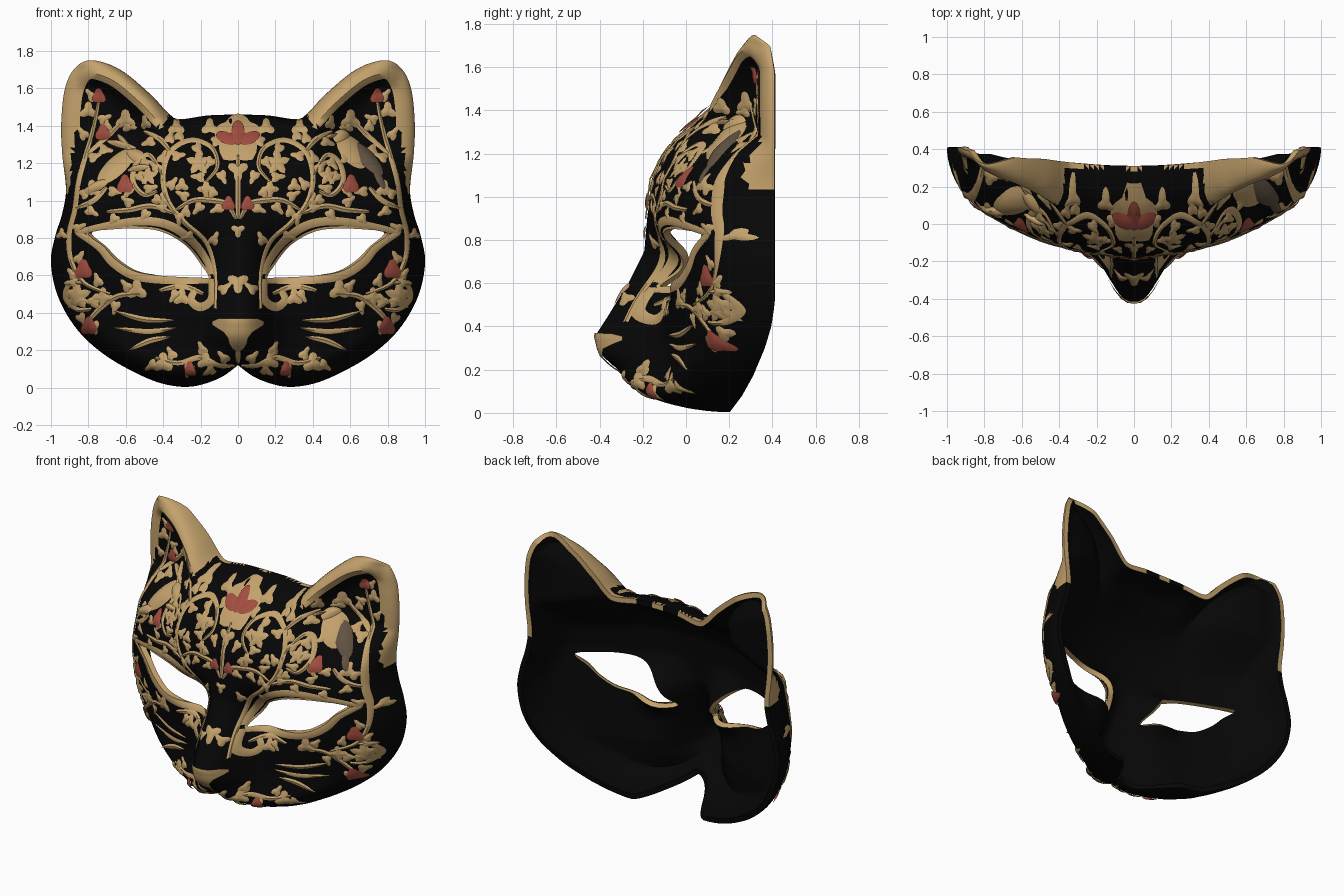
import bpy, bmesh, math
from mathutils import Vector, geometry, kdtree

if "Cube" in bpy.data.objects:
    bpy.data.objects.remove(bpy.data.objects["Cube"])


def material(name, rgb):
    m = bpy.data.materials.new(name)
    m.use_nodes = True
    m.diffuse_color = (*rgb, 1)
    m.node_tree.nodes["Principled BSDF"].inputs["Base Color"].default_value = (*rgb, 1)
    return m


GOLD = material("antique gold", (.55, .36, .15))
BLACK = material("lacquer black", (.002, .002, .002))
RED = material("petal red", (.36, .075, .05))
BROWN = material("wing brown", (.12, .085, .055))


def smooth(points, steps, closed=False):
    """Catmull-Rom curve through 2D points."""
    p = [Vector(q) for q in points]
    n = len(p)
    at = (lambda i: p[i % n]) if closed else (lambda i: p[max(0, min(n - 1, i))])
    out = []
    for i in range(n if closed else n - 1):
        a, b, c, d = (at(i + k) for k in (-1, 0, 1, 2))
        for s in range(steps):
            t = s / steps
            out.append(.5 * (2 * b + (c - a) * t + (2 * a - 5 * b + 4 * c - d) * t * t
                             + (3 * b - a - 3 * c + d) * t ** 3))
    return out if closed else out + [p[-1]]


def table(v, rows):
    """Linear interpolation in rows of (key, value)."""
    for (a, fa), (b, fb) in zip(rows, rows[1:]):
        if v <= b:
            return fa + (fb - fa) * max(0, v - a) / (b - a)
    return rows[-1][1]


def ramp(v, a, b):
    t = max(0, min(1, (v - a) / (b - a)))
    return t * t * (3 - 2 * t)


def tree(loop):
    """Distance to a closed loop, sampled densely."""
    dense = [a.lerp(b, k / 8) for a, b in zip(loop, loop[1:] + loop[:1]) for k in range(8)]
    kd = kdtree.KDTree(len(dense))
    for i, p in enumerate(dense):
        kd.insert((p.x, p.y, 0), i)
    kd.balance()
    return lambda x, z: kd.find((x, z, 0))[2]


def inside(x, z, poly):
    hit = False
    for a, b in zip(poly, poly[1:] + poly[:1]):
        if (a.y > z) != (b.y > z) and x < a.x + (z - a.y) * (b.x - a.x) / (b.y - a.y):
            hit = not hit
    return hit


# Mask outline and eye opening, in the x-z plane
half = smooth([(0, .12), (.1, .05), (.25, .005), (.4, .02), (.55, .08), (.72, .18), (.86, .31), (.96, .48),
               (1, .66), (.98, .8), (.94, .93), (.92, 1.06), (.94, 1.25), (.945, 1.42), (.925, 1.6),
               (.87, 1.71), (.78, 1.75), (.63, 1.7), (.47, 1.57), (.37, 1.465), (.31, 1.435),
               (.16, 1.455), (0, 1.46)], 6)
outline = half + [Vector((-p.x, p.y)) for p in half[-2:0:-1]]
eye = smooth([(.16, .58), (.3, .59), (.43, .6), (.55, .62), (.65, .68), (.72, .75), (.8, .825),
              (.68, .845), (.52, .85), (.4, .83), (.28, .76), (.2, .66)], 5, True)
edge_dist, eye_dist = tree(outline), tree(eye)


def depth(x, z):
    """Front surface y of the mask."""
    ax, t = abs(x), edge_dist(x, z)
    y = .38 * x * x + table(z, [(0, -.13), (.1, -.13), (.3, -.11), (.6, -.15), (.9, -.18), (1.08, -.16),
                                (1.2, -.1), (1.35, .02), (1.5, 0), (1.75, -.09)])
    # Muzzle and nose ridge, eye sockets, brow sides and ear hollows
    nose = table(z, [(0, .1), (.1, .15), (.2, .2), (.28, .29), (.36, .3), (.45, .23), (.6, .12), (.75, .03), (.9, 0)])
    y -= nose * math.exp(-(ax / table(z, [(.05, .28), (.2, .2), (.35, .168), (.7, .13)])) ** 2.6)
    y += .14 * math.exp(-((ax - .25) / .13) ** 2 - ((z - .67) / .13) ** 2)
    y += .1 * ramp(z, 1, 1.3) * ramp(ax, .35, .68)
    y += .05 * ramp(z, 1.15, 1.4) * ramp(ax, .4, .55) * ramp(t, .07, .15)
    low = .2 - .42 * (1 - ramp(ax, 0, .28))
    high = .31 + .1 * min(1, x * x / .6)
    rim = table(z, [(0, low), (.08, low + .06), (.17, low + .11), (.3, .365), (.4, .395), (.5, .41), (1.1, .41),
                    (1.3, high), (1.58, high), (1.7, high - .02), (1.75, .32)])
    y = min(y, rim - .07)
    r = .11 + .11 * ramp(z, 1.1, 1.3) * (1 - ramp(ax, .2, .45))
    u = max(0, 1 - t / r)
    return y + (rim - y) * (1 - math.sqrt(1 - u * u))


def on(x, z, lift):
    """Point lifted off the surface along its normal."""
    e = .004
    n = Vector(((depth(x + e, z) - depth(x - e, z)) / (2 * e), -1, (depth(x, z + e) - depth(x, z - e)) / (2 * e)))
    return Vector((x, depth(x, z), z)) + n.normalized() * lift


def finish(name, bm, mats):
    bm.normal_update()
    bmesh.ops.reverse_faces(bm, faces=[f for f in bm.faces if f.normal.y > 0 and len(mats) == 1])
    me = bpy.data.meshes.new(name)
    bm.to_mesh(me)
    bm.free()
    ob = bpy.data.objects.new(name, me)
    bpy.context.collection.objects.link(ob)
    for m in mats:
        me.materials.append(m)
    bpy.ops.object.select_all(action='DESELECT')
    bpy.context.view_layer.objects.active = ob
    ob.select_set(True)
    if len(mats) > 1:
        shell = ob.modifiers.new("shell", 'SOLIDIFY')
        shell.thickness, shell.offset, shell.material_offset = .035, -1, 1
        bpy.ops.object.modifier_apply(modifier="shell")
    bpy.ops.object.shade_smooth_by_angle(angle=math.radians(45))


# Mask shell: triangulated sheet with rings along the rim and eyes
verts, edges = [], []
loops = [(outline, 1, (.001, .005, .013, .027, .045, .07, .1)), (eye, -1, (.012,)),
         ([Vector((-p.x, p.y)) for p in reversed(eye)], -1, (.012,))]
rings = []
for loop, sign, offsets in loops:
    base, n = len(verts), len(loop)
    verts += loop
    edges += [(base + i, base + (i + 1) % n) for i in range(n)]
    for i, p in enumerate(loop):
        d = (loop[(i + 1) % n] - loop[i - 1]).normalized()
        for t in offsets:
            q = p + sign * t * Vector((-d.y, d.x))
            near = edge_dist(q.x, q.y) if sign > 0 else eye_dist(abs(q.x), q.y)
            if near > t * .93:
                rings.append(q)
verts += rings
for i in range(-40, 41):
    for j in range(71):
        x, z = i * .025, j * .025
        if (inside(x, z, outline) and edge_dist(x, z) > .115
                and eye_dist(abs(x), z) > .025 and not inside(abs(x), z, eye)):
            verts.append(Vector((x, z)))
flat, _, tris, *_ = geometry.delaunay_2d_cdt(verts, edges, [], 0, 1e-5)
bm = bmesh.new()
bv = [bm.verts.new((p.x, depth(p.x, p.y), p.y)) for p in flat]
for tri in tris:
    c = sum((flat[i] for i in tri), Vector((0, 0))) / 3
    ax, z = abs(c.x), c.y
    if inside(c.x, z, outline) and not inside(ax, z, eye):
        f = bm.faces.new([bv[i] for i in tri])
        t = edge_dist(c.x, z)
        ear_band = ax > .4 - .5 * (z - 1.4) and z > 1.04 and t < min(.1, .01 + (z - 1.04) * .22)
        top_edge = z > 1.3 and t < .0012
        f.material_index = 0 if ear_band or top_edge or eye_dist(ax, z) < .012 else 1
        f.normal_update()
        if f.normal.y > 0:
            f.normal_flip()
bmesh.ops.delete(bm, geom=[v for v in bm.verts if not v.link_faces], context='VERTS')
finish("mask_shell", bm, [GOLD, BLACK])


def ribbon(bm, pts, width, side=1, taper=.5, steps=6):
    """Raised stroke on the surface."""
    line, rows = smooth(pts, steps), []
    for i, p in enumerate(line):
        d = (line[min(i + 1, len(line) - 1)] - line[max(i - 1, 0)]).normalized()
        w = width * (1 - taper * abs(2 * i / (len(line) - 1) - 1) ** 2)
        rows.append([bm.verts.new(on(side * (p.x - k * w * d.y), p.y + k * w * d.x, .004 + .006 * (k == 0)))
                     for k in (-1, 0, 1)])
    for a, b in zip(rows, rows[1:]):
        for k in (0, 1):
            bm.faces.new((a[k], a[k + 1], b[k + 1], b[k]))
    return line


def blob(bm, x, z, rx, rz, angle=0, lobes=0, cut=0, lift=.008, base=.004, side=1, n=20):
    """Domed petal shape on the surface."""
    layers = []
    for s in (1, .6):
        ring = []
        for i in range(n):
            a = math.tau * i / n
            k = s * (1 - cut * (.5 - .5 * math.cos(lobes * a)))
            u, v = rx * k * math.cos(a), rz * k * math.sin(a)
            px, pz = x + u * math.cos(angle) - v * math.sin(angle), z + u * math.sin(angle) + v * math.cos(angle)
            ring.append(bm.verts.new(on(side * px, pz, base + lift * (1 - s * s))))
        layers.append(ring)
    top = bm.verts.new(on(side * x, z, base + lift))
    for i in range(n):
        j = (i + 1) % n
        bm.faces.new((layers[0][i], layers[0][j], layers[1][j], layers[1][i]))
        bm.faces.new((layers[1][i], layers[1][j], top))


# Vines with leaves sprouting alternately
forehead = [[(.12, .42), (.12, .62), (.17, .78), (.28, .88), (.37, .99), (.4, 1.13), (.36, 1.26), (.25, 1.32),
             (.14, 1.28), (.11, 1.18), (.17, 1.1)],
            [(.01, .9), (.06, .98), (.14, 1), (.24, 1), (.33, .95)],
            [(.4, 1.13), (.47, 1.24), (.54, 1.2), (.56, 1.1), (.5, 1.03), (.43, 1.05)],
            [(.36, 1.26), (.42, 1.33), (.5, 1.37)], [(.34, .93), (.46, .97), (.58, .95), (.7, .94)]]
cheek = [[(.68, .5), (.82, .56), (.89, .68), (.9, .82), (.87, .95), (.85, 1.1), (.81, 1.25), (.77, 1.4), (.74, 1.55)],
         [(.86, .96), (.77, 1), (.7, 1.07)], [(.8, 1.25), (.7, 1.34), (.62, 1.42)],
         [(.52, .5), (.64, .49), (.74, .42), (.82, .33)], [(.82, .56), (.9, .55), (.92, .48), (.86, .42), (.78, .42)],
         [(.18, .5), (.3, .54), (.42, .52)], [(.02, .12), (.1, .12), (.2, .16), (.32, .13), (.44, .16)]]
eyelids = [[(.14, .6), (.165, .68), (.24, .78), (.36, .865), (.5, .89), (.68, .87), (.86, .83)],
           [(.15, .57), (.3, .57), (.45, .58), (.57, .605), (.67, .67), (.74, .75), (.86, .83)],
           [(.14, .58), (.14, .47), (.2, .43), (.25, .47), (.22, .53)]]
whiskers = [[(.34, .36), (.5, .365), (.66, .41)], [(.33, .32), (.48, .3), (.66, .32)], [(.36, .27), (.47, .25), (.58, .2)]]
vines, leaves = bmesh.new(), bmesh.new()
for side in (1, -1):
    for path in forehead + cheek:
        line = ribbon(vines, path, .014, side)
        for i in range(3, len(line) - 1, 4):
            d = (line[i + 1] - line[i - 1]).normalized()
            turn = 1 if i % 8 == 3 else -1
            c = line[i] + .045 * turn * Vector((-d.y, d.x)) + .02 * d
            if edge_dist(c.x, c.y) > .05 and eye_dist(c.x, c.y) > .045 and not inside(c.x, c.y, eye) and c.x > .03:
                blob(leaves, c.x, c.y, .046, .03, math.atan2(d.y, d.x) + turn * .9, 3, .45, side=side)
    for path in eyelids:
        ribbon(vines, path, .023, side, .4)
    for path in whiskers:
        ribbon(vines, path, .014, side, .9)
ribbon(vines, [(0, .9), (0, 1.05), (0, 1.24)], .014)
ribbon(vines, [(0, .24), (0, .18), (0, .13)], .014)
finish("vines_and_whiskers", vines, [GOLD])

# Gold blossoms: x, z, radius, petals
for x, z, r, petals in [(.21, 1.2, .07, 5), (.17, 1.06, .05, 4), (.3, 1.08, .04, 3), (.33, 1.39, .05, 3), (.15, 1.39, .05, 3),
                        (.48, 1.13, .055, 5), (.86, .49, .08, 5), (.54, .52, .06, 3), (.6, 1.43, .06, 3),
                        (.3, .48, .05, 3), (.4, .13, .06, 3), (.17, .14, .05, 3), (.72, .48, .06, 4),
                        (.94, .82, .035, 3), (.8, 1.48, .05, 3), (.78, 1.06, .05, 3)]:
    for side in (1, -1):
        blob(leaves, x, z, r, r, math.pi / 2, petals, .5, side=side)
blob(leaves, 0, 1.33, .14, .135, math.pi / 2, 5, .2)
for z, r in ((1.16, .06), (.84, .04), (.56, .06)):
    blob(leaves, 0, z, r, r, -math.pi / 2, 3, .55)
finish("gold_leaves", leaves, [GOLD])

# Red blooms on both sides and in the palmette
red = bmesh.new()
for side in (1, -1):
    for x, z, r in [(.74, 1.56, .05), (.6, 1.08, .055), (.82, .63, .06), (.79, .33, .055), (.25, .1, .04), (.05, .98, .045)]:
        blob(red, x, z, r, r * .85, math.pi / 2, 3, .3, base=.012, side=side)
    blob(red, .06, 1.325, .06, .033, .4, base=.014, side=side)
blob(red, -.72, 1.36, .05, .045, math.pi / 2, 3, .3, base=.012)
blob(red, 0, 1.35, .036, .065, base=.016)
finish("red_blooms", red, [RED])

# Nose pad: wide top narrowing to the lip
nose = bmesh.new()
rows = []
for z, w in [(.365, .1), (.355, .13), (.335, .13), (.315, .1), (.295, .07), (.27, .05), (.24, .045), (.215, .03), (.2, .01)]:
    rows.append([nose.verts.new(on(w * k / 4, z, .01)) for k in range(-4, 5)])
for a, b in zip(rows, rows[1:]):
    for k in range(8):
        nose.faces.new((a[k], a[k + 1], b[k + 1], b[k]))
finish("nose_pad", nose, [GOLD])

# Bird on the left ear base, hare on the right: x, z, rx, rz, angle
animals = bmesh.new()
for part in [(.61, 1.26, .11, .06, -.85), (.55, 1.34, .045, .04, 0), (.5, 1.345, .03, .012, .2),
             (-.65, 1.18, .13, .05, .75), (-.55, 1.24, .055, .035, -.2), (-.62, 1.295, .08, .018, -.25),
             (-.6, 1.3, .07, .016, -.9), (-.76, 1.07, .08, .025, .5), (-.53, 1.17, .06, .016, .2)]:
    blob(animals, *part, lift=.025)
finish("bird_and_hare", animals, [GOLD])
wing = bmesh.new()
blob(wing, .69, 1.21, .115, .04, -.85, lift=.02, base=.016)
blob(wing, .75, 1.11, .06, .02, -1.1, base=.014)
finish("bird_wing_and_tail", wing, [BROWN])
